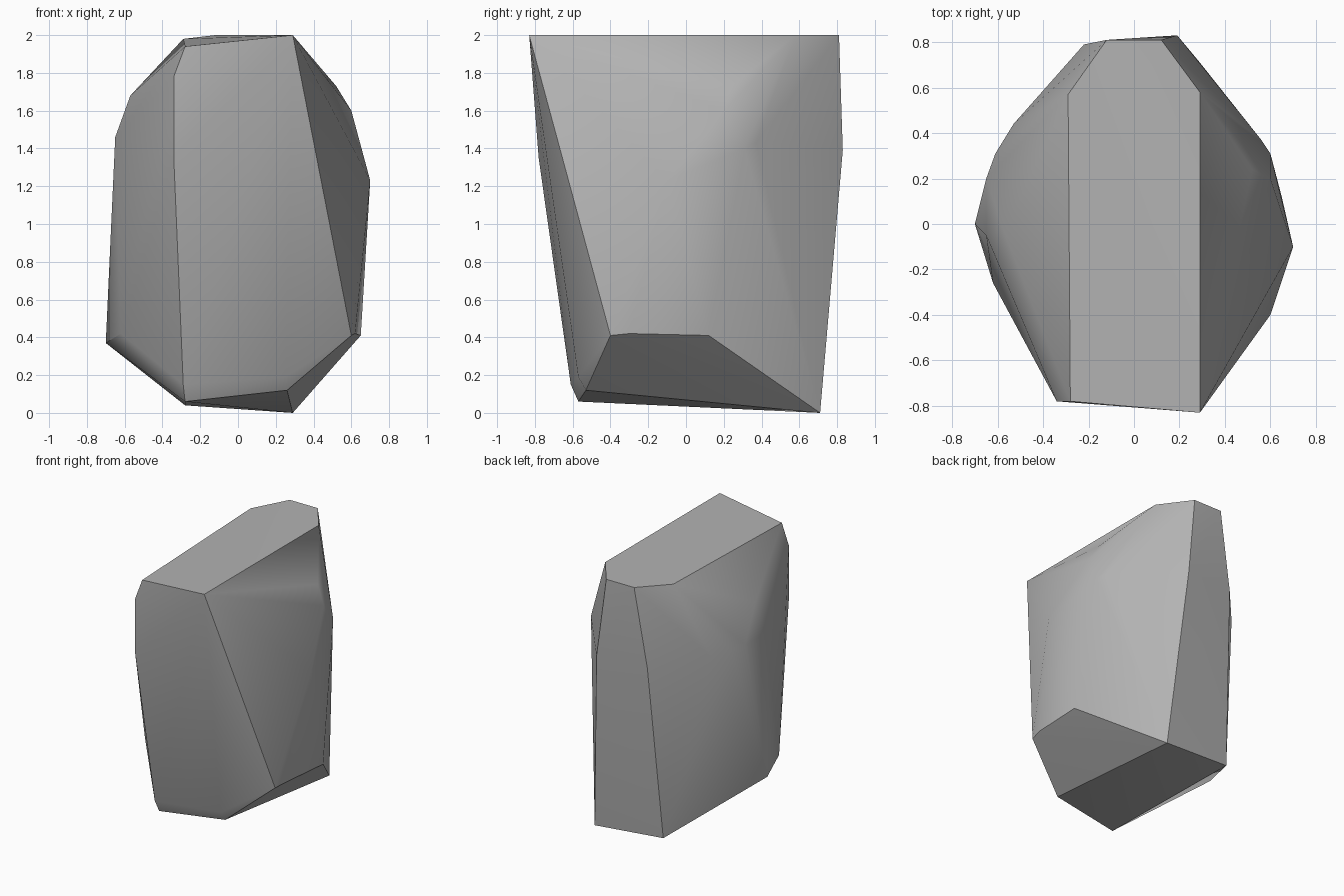
import bpy
import bmesh
from math import radians

# Remove only the default cube
default_cube = bpy.data.objects.get("Cube")
if default_cube is not None:
    bpy.data.objects.remove(default_cube, do_unlink=True)


def make_material(name, colour):
    """Plain flat material, same colour in viewport and render."""
    material = bpy.data.materials.new(name)
    material.use_nodes = True
    material.diffuse_color = colour
    shader = material.node_tree.nodes["Principled BSDF"]
    shader.inputs["Base Color"].default_value = colour
    shader.inputs["Roughness"].default_value = 0.9
    return material


# Corners of the boulder, grouped by the part of the stone they shape
crown = [(.29, -.83, 2), (.29, .58, 2), (.12, .81, 2),
         (-.12, .81, 2), (-.29, .57, 1.98), (-.28, -.78, 1.94)]
front_ridge = [(-.34, -.78, 1.78), (-.34, -.78, 1.35),
               (-.29, -.61, .15), (.25, -.57, .19)]
back_ridge = [(.19, .83, 1.39), (-.22, .79, 1.39)]
right_shoulder = [(.7, -.1, 1.23), (.6, .2, 1.6), (.52, .24, 1.73),
                  (.6, .31, 1.4), (.56, .37, 1.43)]
right_hip = [(.6, -.4, .41), (.62, -.3, .42), (.65, .12, .41)]
left_shoulder = [(-.57, -.04, 1.68), (-.65, .2, 1.46), (-.65, -.05, 1.46),
                 (-.61, .31, 1.44), (-.53, .44, 1.42)]
left_hip = [(-.62, -.26, .42), (-.7, 0, .37)]
base = [(-.28, -.57, .06), (.26, -.53, .12), (.29, .71, 0), (-.28, .68, .04)]


def make_boulder(name, groups, material):
    """Wrap a convex skin round the corner groups."""
    bm = bmesh.new()
    for group in groups:
        for corner in group:
            bm.verts.new(corner)
    hull = bmesh.ops.convex_hull(bm, input=bm.verts[:])

    # Drop corners swallowed by the skin
    inside = [v for v in hull["geom_interior"] if isinstance(v, bmesh.types.BMVert)]
    bmesh.ops.delete(bm, geom=inside, context="VERTS")

    # Merge nearly coplanar triangles into clean facets
    bmesh.ops.dissolve_limit(bm, angle_limit=radians(2),
                             verts=bm.verts[:], edges=bm.edges[:])
    bmesh.ops.recalc_face_normals(bm, faces=bm.faces[:])

    mesh = bpy.data.meshes.new(name)
    bm.to_mesh(mesh)
    bm.free()
    mesh.materials.append(material)
    boulder = bpy.data.objects.new(name, mesh)
    bpy.context.collection.objects.link(boulder)
    return boulder


stone_grey = make_material("stone grey", (.45, .45, .45, 1))
boulder = make_boulder(
    "boulder",
    [crown, front_ridge, back_ridge, right_shoulder, right_hip,
     left_shoulder, left_hip, base],
    stone_grey,
)

# Soft shading across the worn sides, crisp edges at the breaks
bpy.ops.object.select_all(action="DESELECT")
boulder.select_set(True)
bpy.context.view_layer.objects.active = boulder
bpy.ops.object.shade_smooth_by_angle(angle=radians(30))
